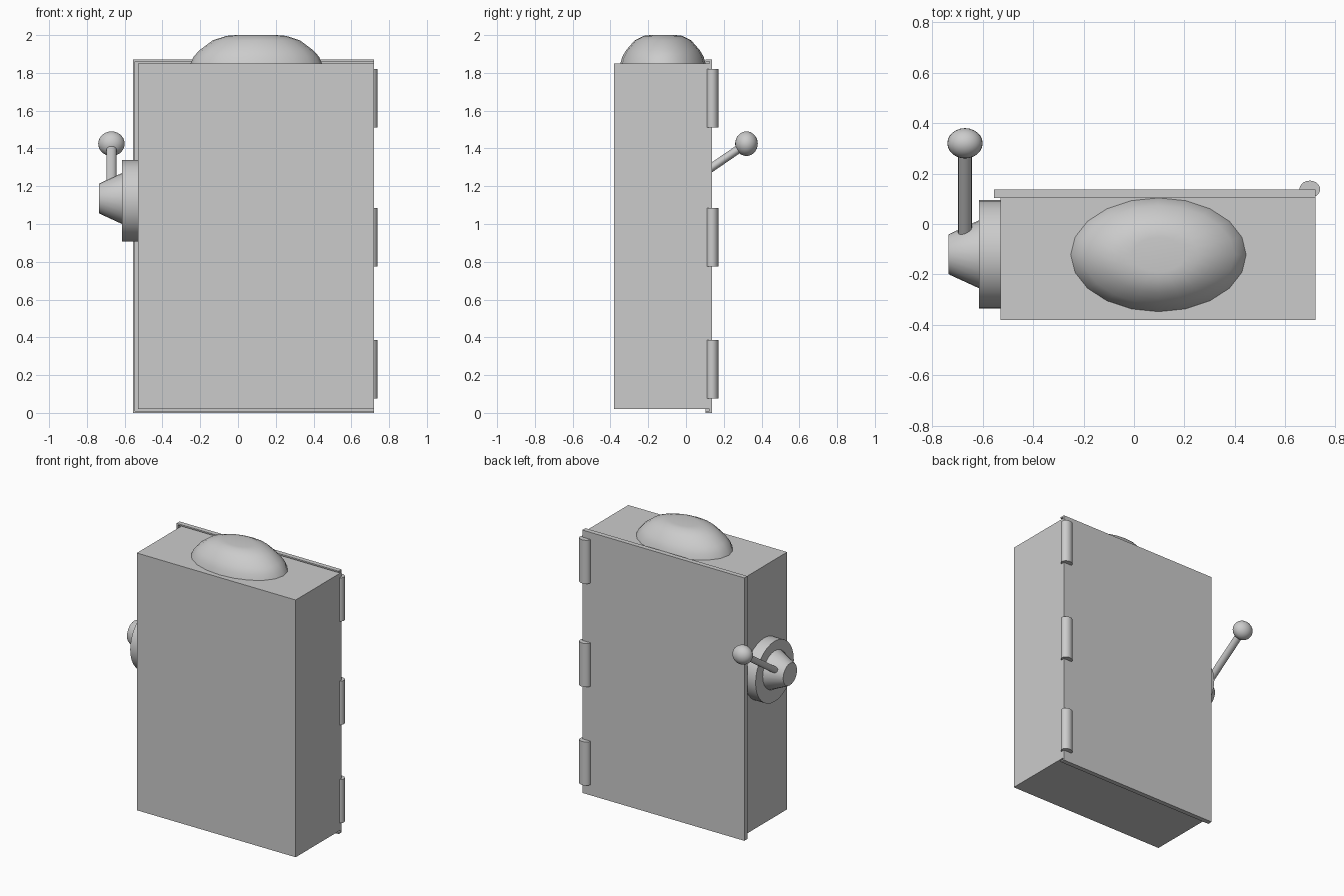
import bpy, bmesh, math
from mathutils import Vector, Matrix

if "Cube" in bpy.data.objects:
    bpy.data.objects.remove(bpy.data.objects["Cube"])


def box(name, lo, hi):
    lo, hi = Vector(lo), Vector(hi)
    bm = bmesh.new()
    bmesh.ops.create_cube(bm, size=1)
    for v in bm.verts:
        v.co = Vector(v.co[i] * (hi[i] - lo[i]) + (hi[i] + lo[i]) / 2 for i in range(3))
    return finish(name, bm)


def finish(name, bm, smooth=0):
    bmesh.ops.recalc_face_normals(bm, faces=bm.faces)
    me = bpy.data.meshes.new(name)
    bm.to_mesh(me)
    bm.free()
    ob = bpy.data.objects.new(name, me)
    bpy.context.collection.objects.link(ob)
    if smooth:
        bpy.ops.object.select_all(action='DESELECT')
        ob.select_set(True)
        bpy.context.view_layer.objects.active = ob
        bpy.ops.object.shade_smooth_by_angle(angle=math.radians(smooth))
    return ob


def lathe(name, profile, matrix, seg, smooth=40):
    """Capped rings of (radius, height) about local z, placed by matrix."""
    bm = bmesh.new()
    rings = [[bm.verts.new(matrix @ Vector((r * math.cos(2 * math.pi * i / seg),
                                            r * math.sin(2 * math.pi * i / seg), h)))
              for i in range(seg)] for r, h in profile]
    for a, b in zip(rings, rings[1:]):
        for i in range(seg):
            j = (i + 1) % seg
            bm.faces.new((a[i], a[j], b[j], b[i]))
    bm.faces.new(rings[0])
    bm.faces.new(rings[-1])
    return finish(name, bm, smooth)


def place(loc, scale=(1, 1, 1), rot=Matrix()):
    return Matrix.Translation(loc) @ rot @ Matrix.Diagonal((*scale, 1))


# cabinet body
box("cabinet_body", (-.53, -.38, .02), (.72, .125, 1.85))

# door panel with a thin lip on three sides
box("door_panel", (-.555, .125, 0), (.72, .137, 1.87))
box("door_lip_side", (-.555, .103, 0), (-.545, .125, 1.87))
box("door_lip_top", (-.545, .103, 1.86), (.72, .125, 1.87))
box("door_lip_bottom", (-.545, .103, 0), (.72, .125, .01))

# hinges
for i, z in enumerate((.075, .775, 1.51)):
    lathe(f"hinge_{i + 1}", [(1, 0), (1, .31)], place((.697, .138, z), (.041, .034, 1)), 20)

# domed lamp on the roof
lathe("roof_dome", [(1, 1.845), (.95, 1.885), (.86, 1.92), (.66, 1.972), (.45, 1.996), (.3, 2)],
      place((.097, -.122, 0), (.35, .227, 1)), 20)

# lock boss and tapered hub on the left side
to_left = Matrix.Rotation(-math.pi / 2, 4, 'Y')
lathe("lock_boss", [(.215, .52), (.215, .614)], place((0, -.12, 1.123), rot=to_left), 32)
lathe("lock_hub", [(.135, .60), (.135, .614), (.083, .727), (.078, .735)],
      place((0, -.12, 1.135), rot=to_left), 24)

# lever rod and ball grip
start, end = Vector((-.67, -.10, 1.138)), Vector((-.67, .32, 1.425))
axis = end - start
aim = Matrix.Rotation(-math.atan2(axis.y, axis.z), 4, 'X')
lathe("lever_rod", [(1, 0), (1, axis.length)], place(start, (.027, .022, 1), aim), 16)
bm = bmesh.new()
bmesh.ops.create_uvsphere(bm, u_segments=24, v_segments=14, radius=1,
                          matrix=place(end, (.07, .06, .065)))
finish("lever_ball", bm, 40)
